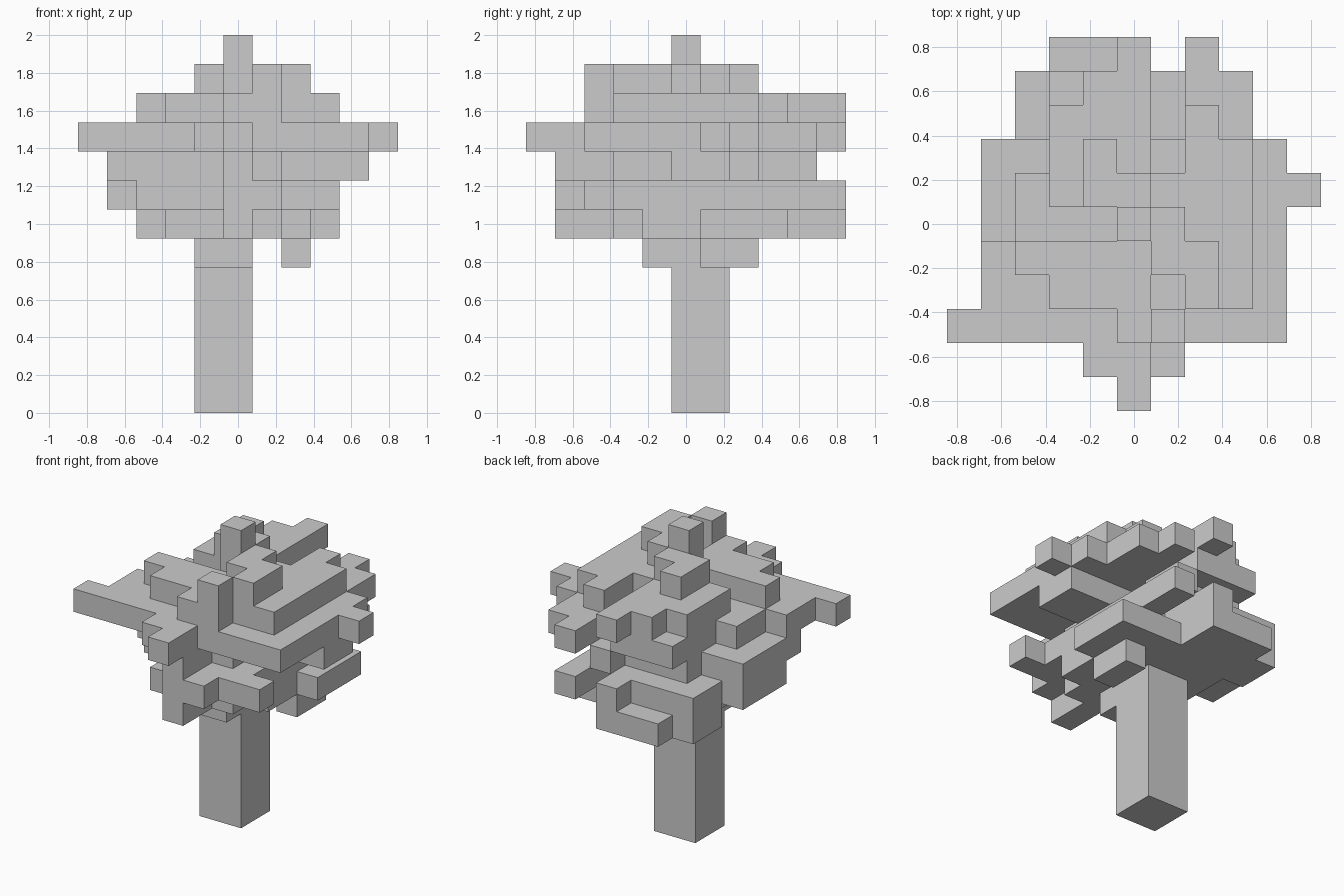
import bpy, bmesh
from mathutils import Vector

if "Cube" in bpy.data.objects:
    bpy.data.objects.remove(bpy.data.objects["Cube"])

U = 2 / 13  # one block
DIRS = [Vector(d) for d in ((1, 0, 0), (-1, 0, 0), (0, 1, 0), (0, -1, 0), (0, 0, 1), (0, 0, -1))]


def fill(cells, level, *boxes):
    """Fill block rectangles (x0, x1, y0, y1 inclusive) on one level."""
    for x0, x1, y0, y1 in boxes:
        cells.update((x, y, level) for x in range(x0, x1 + 1) for y in range(y0, y1 + 1))


def build(name, cells, solid):
    """Skin the blocks with their exposed faces only, then merge flat areas."""
    bm = bmesh.new()
    for x, y, z in sorted(cells):
        c = Vector((x, y, z + 0.5))
        for d in DIRS:
            if (x + int(d.x), y + int(d.y), z + int(d.z)) in solid:
                continue
            a = Vector((d.y, d.z, d.x))
            b = d.cross(a)
            bm.faces.new([bm.verts.new((c + 0.5 * (d + s * a + t * b)) * U)
                          for s, t in ((-1, -1), (1, -1), (1, 1), (-1, 1))])
    bmesh.ops.remove_doubles(bm, verts=bm.verts, dist=0.001)
    bmesh.ops.dissolve_limit(bm, angle_limit=0.01, verts=bm.verts, edges=bm.edges)
    me = bpy.data.meshes.new(name)
    bm.to_mesh(me)
    bm.free()
    bpy.context.collection.objects.link(bpy.data.objects.new(name, me))


# trunk
trunk = set()
for z in range(6):
    fill(trunk, z, (-1, 0, 0, 1))

# foliage, from the lowest level to the tip
leaf = set()
fill(leaf, 5, (-1, 0, -1, -1), (2, 2, 1, 2))
fill(leaf, 6, (0, 0, -4, -3), (-2, 1, -2, -2), (-2, 2, -1, 0), (-2, 3, 1, 3),
     (-3, 0, 3, 4), (-2, 0, 5, 5))
fill(leaf, 7, (0, 1, -4, -3), (2, 3, -3, -3), (0, 2, -2, -2), (-3, 2, -1, -1), (-2, 2, 0, 2),
     (-4, -3, 0, 2), (-3, 0, 3, 4), (0, 0, 5, 5), (2, 2, 2, 5))
fill(leaf, 8, (0, 0, -4, -3), (0, 1, -2, -2), (-4, 1, -1, -1), (-4, 4, 0, 1),
     (-4, 0, 2, 2), (-2, 0, 3, 3), (1, 1, 3, 4))
fill(leaf, 9, (0, 0, -5, -5), (-1, 0, -4, -4), (-5, 4, -3, -3), (-4, 4, -2, -1),
     (-3, 4, 0, 1), (5, 5, 1, 1), (-2, 4, 2, 2), (-2, 0, 3, 4), (2, 3, 3, 4), (2, 2, 5, 5))
fill(leaf, 10, (0, 1, -3, -3), (-2, 0, -2, -2), (2, 3, -2, -2), (-3, 3, -1, -1), (0, 3, 0, 0),
     (-2, 3, 1, 1), (-2, 0, 2, 3), (2, 3, 2, 2), (2, 2, 3, 3), (-1, 0, 4, 4), (0, 0, 5, 5))
fill(leaf, 11, (1, 1, -3, -3), (2, 2, -2, -1), (1, 1, -1, 0), (0, 0, 0, 1), (-1, -1, 1, 2))
fill(leaf, 12, (0, 0, 0, 0))

solid = trunk | leaf
build("trunk", trunk, solid)
build("foliage", leaf, solid)
